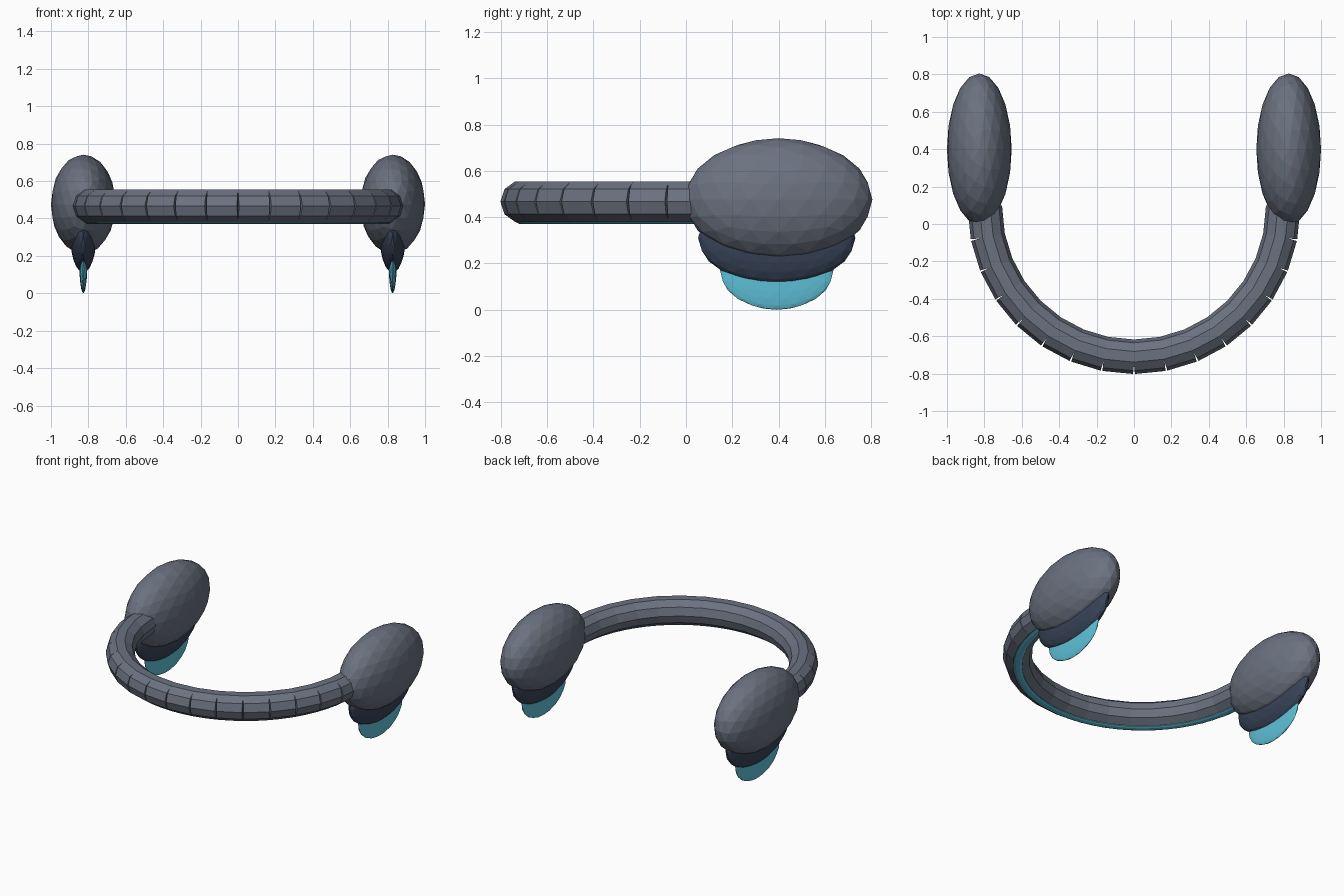
import bpy, bmesh, math
from mathutils import Matrix, Vector

if "Cube" in bpy.data.objects:
    bpy.data.objects.remove(bpy.data.objects["Cube"])


def material(name, rgb):
    m = bpy.data.materials.new(name)
    m.diffuse_color = (*rgb, 1.0)
    m.use_nodes = True
    m.node_tree.nodes["Principled BSDF"].inputs["Base Color"].default_value = m.diffuse_color
    return m


GREY = material("slate grey", (0.147, 0.168, 0.216))
NAVY = material("dark navy", (0.040, 0.058, 0.098))
TEAL = material("bright teal", (0.115, 0.54, 0.70))


def make_object(name, bm, mat):
    mesh = bpy.data.meshes.new(name)
    bm.to_mesh(mesh)
    bm.free()
    mesh.materials.append(mat)
    ob = bpy.data.objects.new(name, mesh)
    bpy.context.collection.objects.link(ob)
    return ob


def ellipsoid(name, centre, radii, mat):
    """Flat-faced icosphere fitted exactly to the given half sizes."""
    bm = bmesh.new()
    bmesh.ops.create_icosphere(bm, subdivisions=3, radius=1)
    top = [max(abs(v.co[i]) for v in bm.verts) for i in range(3)]
    for v in bm.verts:
        v.co = Vector(centre[i] + v.co[i] / top[i] * radii[i] for i in range(3))
    return make_object(name, bm, mat)


# Band: straight cylinders round a half circle, leaving wedge gaps outside
BAND_Y, BAND_Z, BAND_R = 0.087, 0.467, 0.793
TUBE_R, HALF_LEN, COUNT = 0.092, 0.0822, 16
STEP = math.pi / COUNT
bm = bmesh.new()
for k in range(COUNT):
    angle = math.pi + (k + 0.5) * STEP
    place = (Matrix.Translation((0, BAND_Y, BAND_Z))
             @ Matrix.Rotation(angle, 4, 'Z')
             @ Matrix.Translation((BAND_R, 0, 0))
             @ Matrix.Rotation(math.pi / 2, 4, 'X')
             @ Matrix.Rotation(math.pi / 2, 4, 'Z'))
    # second turn puts a tube corner on the outermost line
    spin = Matrix.Rotation(math.pi, 4, 'Z') @ Matrix.Rotation(math.pi / 2, 4, 'Z')
    bmesh.ops.create_cone(bm, cap_ends=True, segments=10, radius1=TUBE_R,
                          radius2=TUBE_R, depth=HALF_LEN * 2,
                          matrix=place @ spin @ Matrix.Rotation(math.pi / 2, 4, 'Z'))
make_object("band_segments", bm, GREY)

# Light strip: thin rounded rail under the band
section = [(-0.028, 0.395), (-0.026, 0.376), (-0.012, 0.370),
           (0.012, 0.370), (0.026, 0.376), (0.028, 0.395)]
bm = bmesh.new()
rings = []
for k in range(33):
    a = math.pi + math.pi * k / 32
    rings.append([bm.verts.new(((BAND_R + u) * math.cos(a),
                                BAND_Y + (BAND_R + u) * math.sin(a), z))
                  for u, z in section])
for r0, r1 in zip(rings, rings[1:]):
    for i in range(len(section)):
        j = (i + 1) % len(section)
        bm.faces.new((r0[i], r0[j], r1[j], r1[i]))
bm.faces.new(rings[0])
bm.faces.new(rings[-1][::-1])
bmesh.ops.recalc_face_normals(bm, faces=bm.faces)
make_object("light_strip", bm, TEAL)

# Pods at both ends, with a nested keel and a thin glowing fin below
for side, s in (("left", -1), ("right", 1)):
    x = 0.827 * s
    ellipsoid(side + "_pod", (x, 0.40, 0.476), (0.173, 0.405, 0.265), GREY)
    ellipsoid(side + "_keel", (x, 0.392, 0.31), (0.07, 0.34, 0.20), NAVY)
    ellipsoid(side + "_fin", (x, 0.392, 0.17), (0.022, 0.245, 0.17), TEAL)
